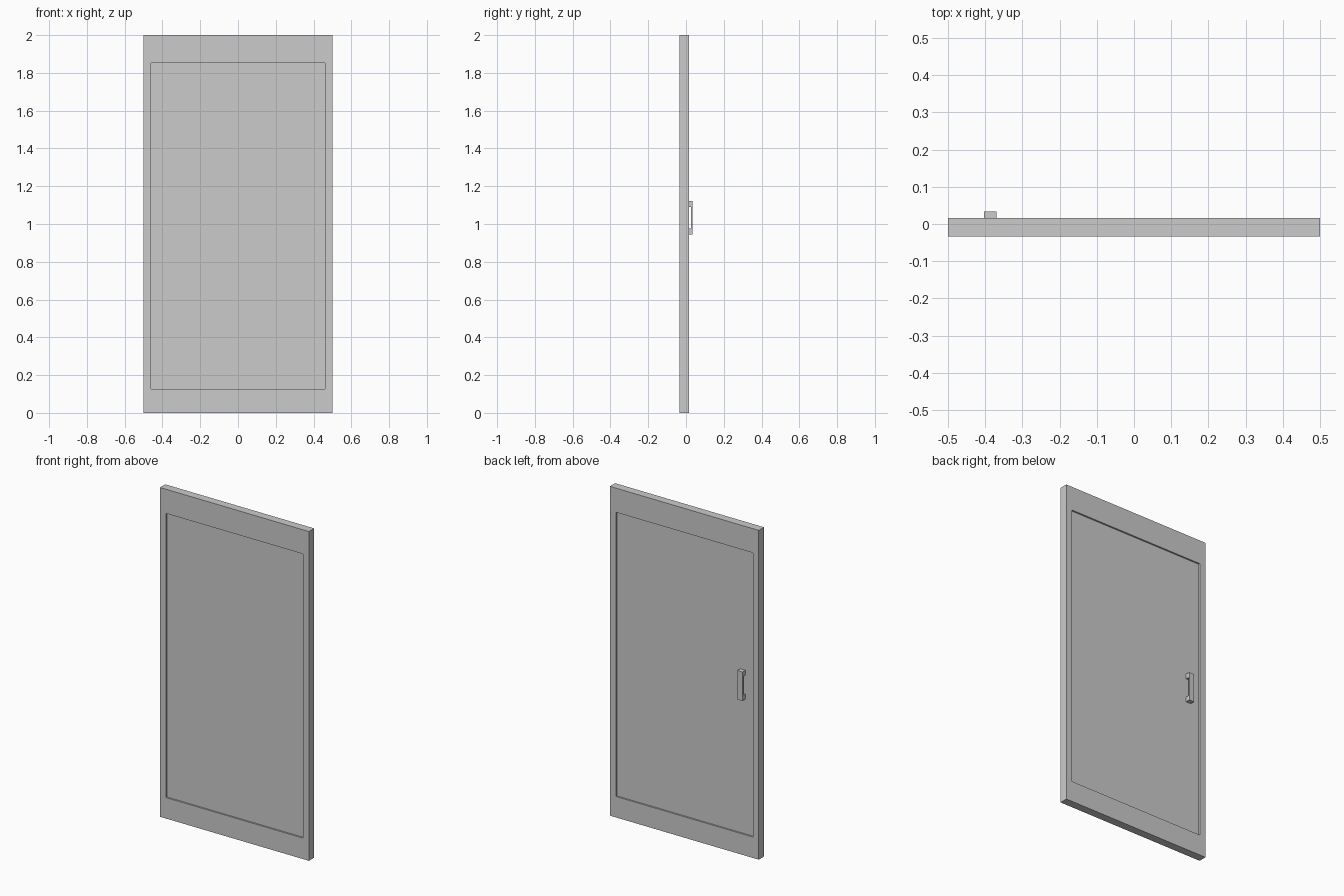
import bpy, bmesh

if "Cube" in bpy.data.objects:
    bpy.data.objects.remove(bpy.data.objects["Cube"])

Y0, Y1 = -0.034, 0.016      # door front and back faces
RECESS = 0.01               # panel set back from both faces


def make_object(name, bm):
    bmesh.ops.recalc_face_normals(bm, faces=bm.faces)
    mesh = bpy.data.meshes.new(name)
    bm.to_mesh(mesh)
    bm.free()
    obj = bpy.data.objects.new(name, mesh)
    bpy.context.collection.objects.link(obj)
    return obj


def extrude_profile(name, points, offset):
    bm = bmesh.new()
    face = bm.faces.new([bm.verts.new(p) for p in points])
    geom = bmesh.ops.extrude_face_region(bm, geom=[face], use_keep_orig=True)["geom"]
    verts = [g for g in geom if isinstance(g, bmesh.types.BMVert)]
    bmesh.ops.translate(bm, verts=verts, vec=offset)
    return make_object(name, bm)


def rect(x, z0, z1, y):
    return [(-x, y, z0), (x, y, z0), (x, y, z1), (-x, y, z1)]


# Door frame: four rectangular loops bridged into a closed ring
bm = bmesh.new()
loops = [[bm.verts.new(p) for p in rect(*r)] for r in (
    (0.5, 0, 2, Y0), (0.5, 0, 2, Y1),
    (0.46, 0.127, 1.853, Y1), (0.46, 0.127, 1.853, Y0))]
for a, b in zip(loops, loops[1:] + loops[:1]):
    for i in range(4):
        j = (i + 1) % 4
        bm.faces.new((a[i], a[j], b[j], b[i]))
make_object("door_frame", bm)

# Recessed panel filling the frame
extrude_profile("door_panel", rect(0.46, 0.127, 1.853, Y0 + RECESS),
                (0, Y1 - Y0 - 2 * RECESS, 0))

# Pull handle: bracket profile seen from the side; feet reach the panel
foot, inner, outer = Y1 - RECESS, 0.026, 0.034
bracket = [(foot, 0.945), (outer, 0.945), (outer, 1.121), (foot, 1.121),
           (foot, 1.091), (inner, 1.091), (inner, 0.975), (foot, 0.975)]
extrude_profile("pull_handle", [(-0.403, y, z) for y, z in bracket], (0.034, 0, 0))
